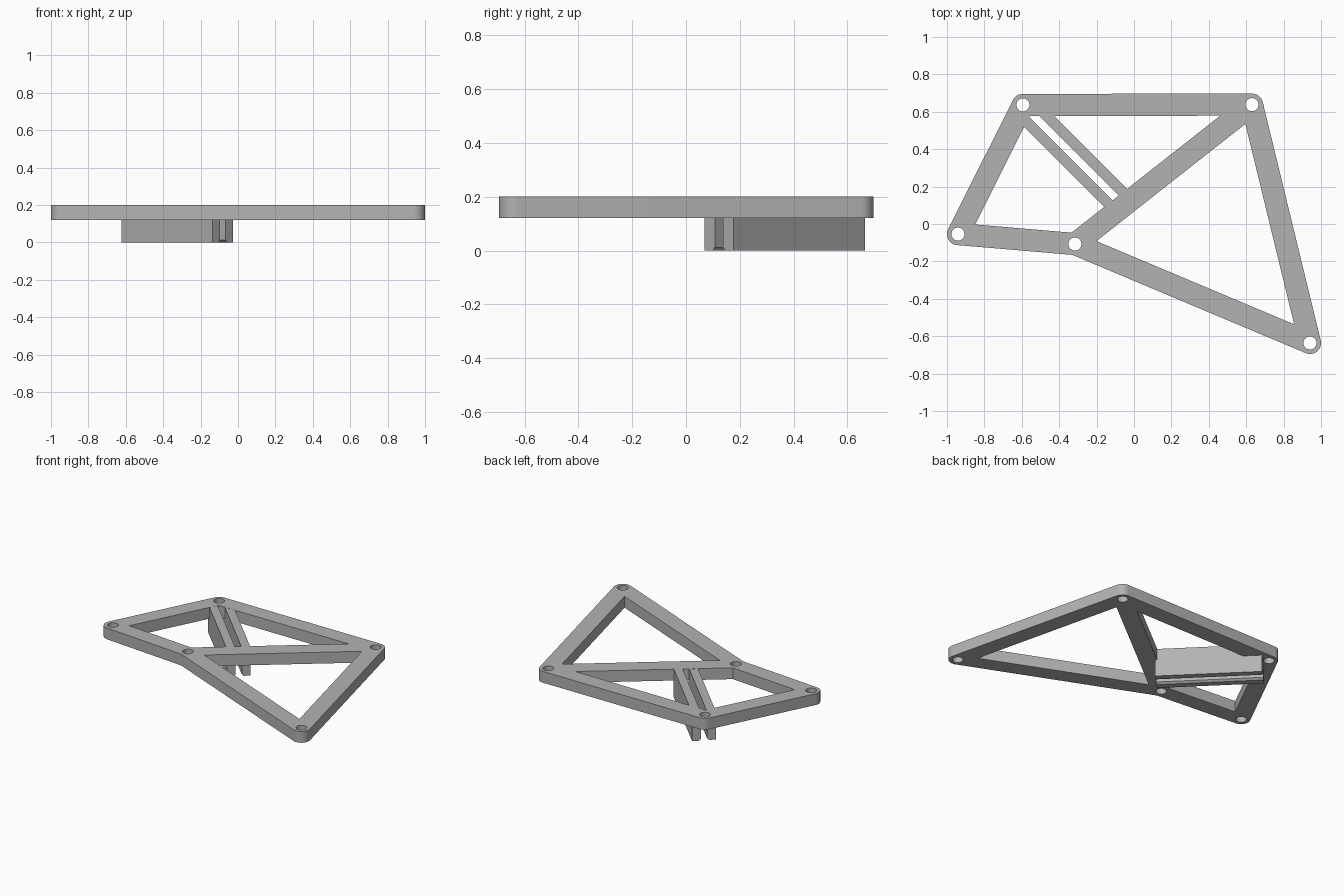
import bpy, bmesh, math
from mathutils import Vector

cube = bpy.data.objects.get("Cube")
if cube:
    bpy.data.objects.remove(cube, do_unlink=True)

grey = bpy.data.materials.new("plain_grey")
grey.use_nodes = True
grey.diffuse_color = (0.45, 0.45, 0.45, 1)
grey.node_tree.nodes["Principled BSDF"].inputs["Base Color"].default_value = (0.45, 0.45, 0.45, 1)

BOTTOM, TOP = 0.12, 0.20       # frame height range
HALF = 0.059                   # half width of each bar
HOLE = 0.035

# Pivot centres, counter-clockwise
LEFT, MID, FAR, BACK_L, BACK_R = [Vector(p) for p in (
    (-0.941, -0.054), (-0.316, -0.107), (0.941, -0.636),
    (0.631, 0.638), (-0.594, 0.637))]


def arc(centre, radius, start, sweep, steps):
    return [centre + radius * Vector((math.cos(start + sweep * i / steps),
                                      math.sin(start + sweep * i / steps)))
            for i in range(steps + 1)]


def offset(loop, dist):
    """Offset a counter-clockwise loop; outward convex corners are rounded."""
    out = []
    for i, p in enumerate(loop):
        d1 = (p - loop[i - 1]).normalized()
        d2 = (loop[(i + 1) % len(loop)] - p).normalized()
        n1, n2 = Vector((d1.y, -d1.x)), Vector((d2.y, -d2.x))
        turn = math.atan2(d1.x * d2.y - d1.y * d2.x, d1.dot(d2))
        if dist > 0 and turn > 0:
            out += arc(p, dist, math.atan2(n1.y, n1.x), turn, 12)
        else:
            out.append(p + (n1 + n2) * dist / (1 + n1.dot(n2)))
    return out


def finish(obj):
    bm = bmesh.new()
    bm.from_mesh(obj.data)
    bmesh.ops.remove_doubles(bm, verts=bm.verts, dist=0.0001)
    bmesh.ops.recalc_face_normals(bm, faces=bm.faces)
    bm.to_mesh(obj.data)
    bm.free()
    obj.data.materials.clear()
    obj.data.materials.append(grey)
    bpy.ops.object.select_all(action='DESELECT')
    obj.select_set(True)
    bpy.context.view_layer.objects.active = obj
    bpy.ops.object.shade_smooth_by_angle(angle=math.radians(30))


def extruded(name, loops, z0, z1):
    """Fill loops, treating inner ones as openings, and extrude them."""
    curve = bpy.data.curves.new(name, 'CURVE')
    curve.dimensions = '2D'
    curve.fill_mode = 'BOTH'
    curve.extrude = (z1 - z0) / 2
    for loop in loops:
        spline = curve.splines.new('POLY')
        spline.points.add(len(loop) - 1)
        for point, p in zip(spline.points, loop):
            point.co = (p.x, p.y, 0, 1)
        spline.use_cyclic_u = True
    temp = bpy.data.objects.new(name + "_curve", curve)
    bpy.context.collection.objects.link(temp)
    bpy.context.view_layer.update()
    mesh = bpy.data.meshes.new_from_object(
        temp.evaluated_get(bpy.context.evaluated_depsgraph_get()))
    bpy.data.objects.remove(temp, do_unlink=True)
    for v in mesh.vertices:
        v.co.z += (z0 + z1) / 2
    obj = bpy.data.objects.new(name, mesh)
    bpy.context.collection.objects.link(obj)
    finish(obj)


# Flat frame with two openings and five pivot holes
pivots = [LEFT, MID, FAR, BACK_L, BACK_R]
loops = [offset(pivots, HALF),
         offset([LEFT, MID, BACK_L, BACK_R], -HALF),
         offset([MID, FAR, BACK_L], -HALF)]
loops += [arc(p, HOLE, 0, math.tau, 32)[:-1] for p in pivots]
extruded("frame", loops, BOTTOM, TOP)


# Pair of diagonal rails with a chamfered slot between them
ALONG, ACROSS = Vector((1, -1, 0)) / 2, Vector((1, 1, 0)) / 2
START, END, MIDDLE = -1.178, -0.203, 0.042
PROFILE = ((0.109, 0), (0.109, TOP - 0.0005), (0.029, TOP - 0.0005),
           (0.029, 0.012), (0.048, 0))


def rail(name, side):
    bm = bmesh.new()
    ring = [bm.verts.new(ALONG * START + ACROSS * (MIDDLE + side * w) + Vector((0, 0, z)))
            for w, z in PROFILE]
    face = bm.faces.new(ring)
    new = bmesh.ops.extrude_face_region(bm, geom=[face])["geom"]
    bmesh.ops.translate(bm, vec=ALONG * (END - START),
                        verts=[g for g in new if isinstance(g, bmesh.types.BMVert)])
    mesh = bpy.data.meshes.new(name)
    bm.to_mesh(mesh)
    bm.free()
    obj = bpy.data.objects.new(name, mesh)
    bpy.context.collection.objects.link(obj)
    finish(obj)


rail("left_rail", 1)
rail("right_rail", -1)
